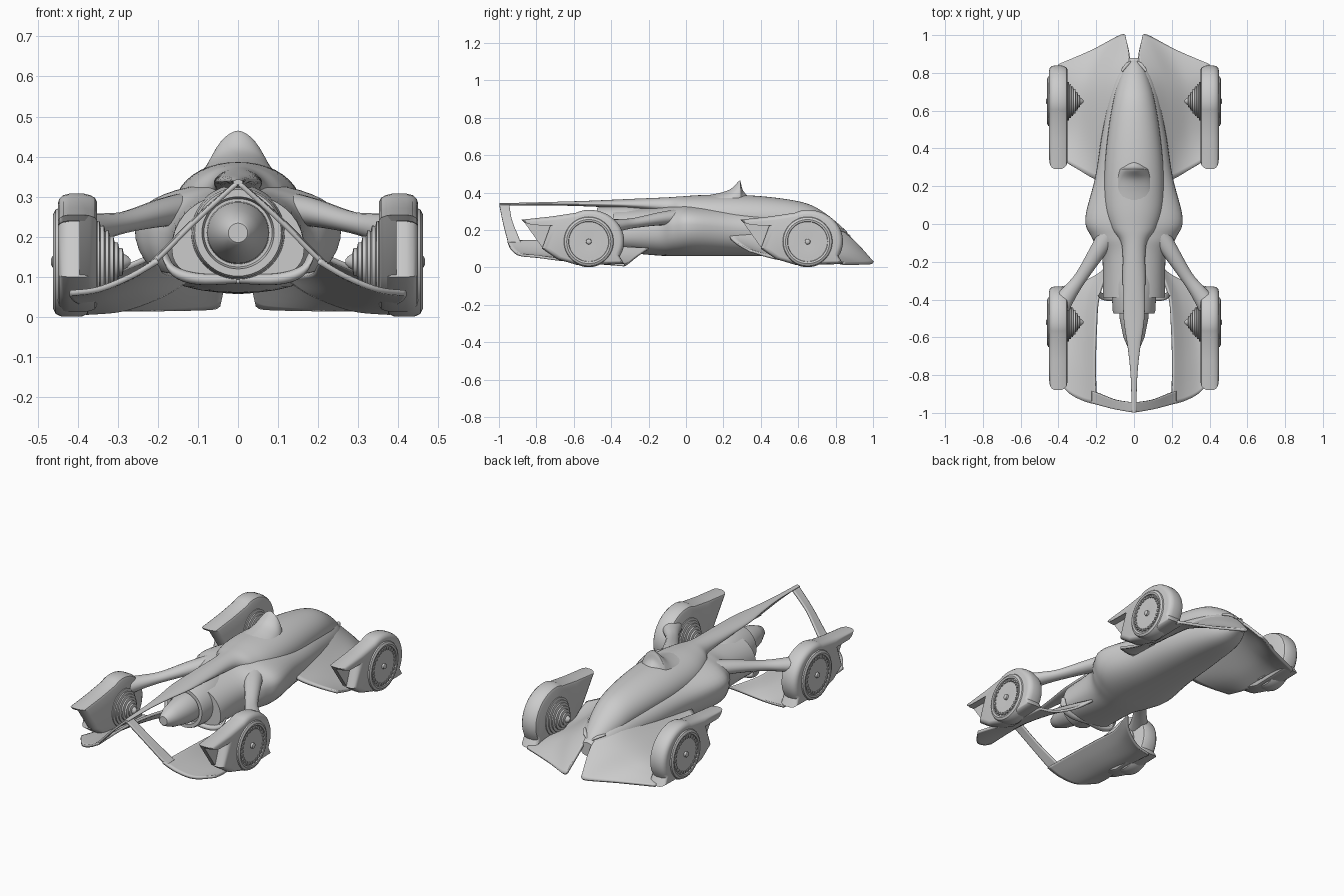
import bpy, bmesh
from math import sin, cos, pi, radians, copysign

if "Cube" in bpy.data.objects:
    bpy.data.objects.remove(bpy.data.objects["Cube"])


def finish(name, verts, faces, mirror=False):
    me = bpy.data.meshes.new(name)
    me.from_pydata(verts, [], faces)
    bm = bmesh.new()
    bm.from_mesh(me)
    bmesh.ops.remove_doubles(bm, verts=bm.verts, dist=1e-5)
    bmesh.ops.recalc_face_normals(bm, faces=bm.faces)
    bm.to_mesh(me)
    bm.free()
    ob = bpy.data.objects.new(name, me)
    bpy.context.collection.objects.link(ob)
    if mirror:
        ob.modifiers.new("mirror", 'MIRROR')
    return ob


def spline(rows, n):
    """Catmull-Rom through tuples of any length."""
    p = [rows[0]] + list(rows) + [rows[-1]]
    out = []
    for i in range(1, len(p) - 2):
        for k in range(n):
            t = k / n
            out.append(tuple(
                .5 * (2*b + (c - a)*t + (2*a - 5*b + 4*c - d)*t*t + (3*b - a - 3*c + d)*t**3)
                for a, b, c, d in zip(*p[i - 1:i + 3])))
    return out + [tuple(rows[-1])]


def skin(rings, seg):
    """Faces joining equal rings of vertices, with end caps."""
    faces = [(r*seg + i, r*seg + (i+1) % seg, (r+1)*seg + (i+1) % seg, (r+1)*seg + i)
             for r in range(rings - 1) for i in range(seg)]
    return faces + [tuple(range(seg)), tuple(range((rings-1)*seg, rings*seg))]


def loft(name, stations, p_up=1.0, p_low=1.0, n=6, seg=40):
    """Stations (y, half width, z bottom, z widest, z top) skinned as rounded sections."""
    st = spline(stations, n)
    verts = []
    for y, w, zb, zm, zt in st:
        for i in range(seg):
            c, s = cos(2*pi*i/seg), sin(2*pi*i/seg)
            e = p_up if s >= 0 else p_low
            h = zt - zm if s >= 0 else zm - zb
            verts.append((w*copysign(abs(c)**e, c), y, zm + h*copysign(abs(s)**e, s)))
    return finish(name, verts, skin(len(st), seg))


def sheet(name, rows, thick, n=6):
    """Curved panel through rows of points, thickened and mirrored."""
    cols = [spline(c, n) for c in zip(*[spline(r, n) for r in rows])]
    m = len(cols[0])
    verts = [v for c in cols for v in c]
    faces = [(i*m + j, i*m + j + 1, (i+1)*m + j + 1, (i+1)*m + j)
             for i in range(len(cols) - 1) for j in range(m - 1)]
    ob = finish(name, verts, faces)
    s = ob.modifiers.new("thickness", 'SOLIDIFY')
    s.thickness, s.offset = thick, 0
    ob.modifiers.new("mirror", 'MIRROR')
    return ob


def lathe(name, prof, axis, centre, mirror=False, seg=48):
    """Profile (position along axis, radius) spun about x or y."""
    verts = []
    for t, r in prof:
        for i in range(seg):
            u, v = r*cos(2*pi*i/seg), r*sin(2*pi*i/seg)
            o = (t, u, v) if axis == 'x' else (u, t, v)
            verts.append(tuple(a + b for a, b in zip(o, centre)))
    return finish(name, verts, skin(len(prof), seg), mirror)


def fender_shell(name, poly, yc, zc, rings):
    """Side-view outline about the wheel centre; rings (x, scale) round its edges."""
    verts = [(x, yc + y*s, zc + (z - zc)*s) for x, s in rings for y, z in poly]
    return finish(name, verts, skin(len(rings), len(poly)), True)


def tube(name, pts, seg=16):
    """Round arm through (x, y, z, radius), mirrored."""
    st = spline(pts, 5)
    verts = []
    for k, (x, y, z, r) in enumerate(st):
        a, b = st[max(k-1, 0)], st[min(k+1, len(st)-1)]
        dx, dy = b[0]-a[0], b[1]-a[1]
        L = (dx*dx + dy*dy)**.5 or 1
        for i in range(seg):
            c, s = r*cos(2*pi*i/seg), r*sin(2*pi*i/seg)
            verts.append((x + c*dy/L, y - c*dx/L, z + .8*s))
    return finish(name, verts, skin(len(st), seg), True)


# Main hull with side pods
loft("hull", [(.88, .04, .095, .13, .17), (.75, .11, .06, .16, .25), (.5, .165, .06, .19, .30),
              (.25, .205, .06, .21, .32), (.03, .258, .06, .23, .335), (-.07, .225, .06, .22, .33),
              (-.17, .17, .065, .20, .32), (-.39, .165, .085, .17, .31)], .95, .85)

# Canopy running back into the tail spine
loft("canopy_and_spine", [(.87, .02, .13, .15, .175), (.84, .05, .13, .16, .21), (.75, .085, .15, .20, .285),
     (.65, .11, .19, .24, .34), (.5, .135, .22, .26, .37), (.3, .155, .22, .27, .387),
     (.1, .155, .23, .28, .387), (-.02, .12, .25, .30, .38), (-.11, .065, .29, .325, .374),
     (-.3, .06, .315, .335, .366), (-.5, .055, .325, .34, .357), (-.65, .034, .33, .34, .352),
     (-.8, .018, .332, .34, .348), (-.998, .012, .33, .337, .343)])

# Roof scoop, swept up to a rounded lip
loft("roof_scoop", [(.10, .11, .33, .34, .383), (.18, .105, .33, .34, .398), (.24, .095, .33, .34, .42),
                    (.285, .08, .33, .34, .463), (.293, .074, .33, .34, .453),
                    (.303, .065, .33, .34, .415), (.325, .045, .33, .34, .386)], 1.15, 1)

# Jet engine at the rear, with a lip cradling it
lathe("engine", [(-.12, .08), (-.2, .11), (-.32, .12), (-.46, .113), (-.475, .108), (-.475, .09), (-.45, .085),
                 (-.45, .078), (-.5, .076), (-.6, .056), (-.66, .03), (-.665, .024)], 'y', (0, 0, .21))
tube("engine_lip", [(.005, -.385, .095, .015), (.1, -.39, .095, .018), (.16, -.385, .115, .018),
                    (.185, -.37, .16, .012)])

# Front wing panels from the nose to the front wheels
sheet("front_wing", [
    [(.15, .22, .20), (.21, .24, .155), (.29, .285, .12), (.38, .34, .09)],
    [(.12, .50, .22), (.20, .50, .15), (.28, .50, .09), (.37, .50, .045)],
    [(.08, .72, .22), (.16, .73, .15), (.27, .71, .08), (.38, .70, .035)],
    [(.025, .86, .17), (.11, .87, .115), (.24, .82, .06), (.40, .78, .03)],
    [(.045, .995, .03), (.075, .995, .022), (.22, .92, .02), (.40, .845, .02)]], .014)

# Rear wing panels beneath the rear wheels
sheet("rear_wing", [
    [(.20, -.955, .14), (.27, -.935, .10), (.35, -.89, .068), (.42, -.80, .06)],
    [(.205, -.75, .14), (.27, -.75, .095), (.34, -.73, .06), (.41, -.70, .045)],
    [(.20, -.55, .13), (.26, -.55, .08), (.32, -.55, .045), (.38, -.55, .03)],
    [(.185, -.38, .11), (.24, -.38, .06), (.31, -.37, .025), (.38, -.36, .015)],
    [(.12, -.20, .10), (.18, -.26, .06), (.28, -.31, .022), (.38, -.33, .012)]], .014)

# Struts joining the spine tip to the rear wing
sheet("tail_strut", [[(0, -.998, .336), (0, -.945, .336)],
                     [(.10, -.98, .245), (.10, -.93, .25)],
                     [(.19, -.957, .155), (.19, -.895, .16)],
                     [(.22, -.948, .129), (.22, -.885, .131)]], .012)

# Rear suspension arms and nose intakes
tube("rear_arm", [(.12, -.03, .27, .055), (.19, -.14, .26, .044), (.28, -.28, .237, .034),
                  (.34, -.36, .225, .042), (.39, -.43, .215, .055)])
tube("nose_intake", [(.012, .855, .178, .008), (.035, .845, .195, .01), (.065, .81, .205, .007)])

for label, yc in (("front", .65), ("rear", -.52)):
    zc = .138
    # Fender: solid inner web plus outer rim, open triangle behind the wheel
    arc = [((1.2 if a < 90 else 1)*.158*cos(radians(a)), .14 + .168*sin(radians(a)))
           for a in range(115, -30, -8)]
    outline = [(-.36, .255), (-.2, .272)] + arc + [(.19, .018), (-.06, .012), (-.17, .045), (-.25, .10)]
    fender_shell(label + "_fender_web", outline, yc, zc,
                 [(.352, .88), (.357, .94), (.37, .98), (.395, .98)])
    fender_shell(label + "_fender", outline + [(-.2, .238), (-.345, .24)], yc, zc,
                 [(.372, .98), (.385, 1), (.42, 1), (.436, .975), (.446, .92), (.449, .86)])
    # Tyre with recessed disc face
    lathe(label + "_tyre", [(.37, .11), (.375, .13), (.39, .137), (.44, .137), (.455, .13), (.461, .118),
                            (.459, .108), (.453, .106), (.455, .06), (.452, .02)], 'x', (0, yc, zc), True)
    # Stepped cone of cooling discs on the inner side
    steps = []
    for i, r in enumerate((.110, .102, .09, .078, .064, .048, .034)):
        x = .362 - .0115*i
        steps += [(x, r), (x - .005, r), (x - .008, r - .014)]
    lathe(label + "_cooling_discs", steps + [(.275, .014), (.268, .006)], 'x', (0, yc, zc), True)
    # Hub cap and ring of studs
    lathe(label + "_hub", [(.445, .016), (.463, .014), (.466, .008)], 'x', (0, yc, zc), True, 16)
    bm = bmesh.new()
    for i in range(26):
        a = 2*pi*i/26
        res = bmesh.ops.create_cube(bm, size=.012)
        bmesh.ops.translate(bm, verts=res["verts"], vec=(.454, yc + .095*cos(a), zc + .095*sin(a)))
    studs = finish(label + "_rim_studs", [], [], True)
    bm.to_mesh(studs.data)
    bm.free()

# Smooth shading with sharp creases kept
for ob in bpy.context.scene.objects:
    ob.select_set(True)
    bpy.context.view_layer.objects.active = ob
bpy.ops.object.shade_smooth_by_angle(angle=radians(35))
